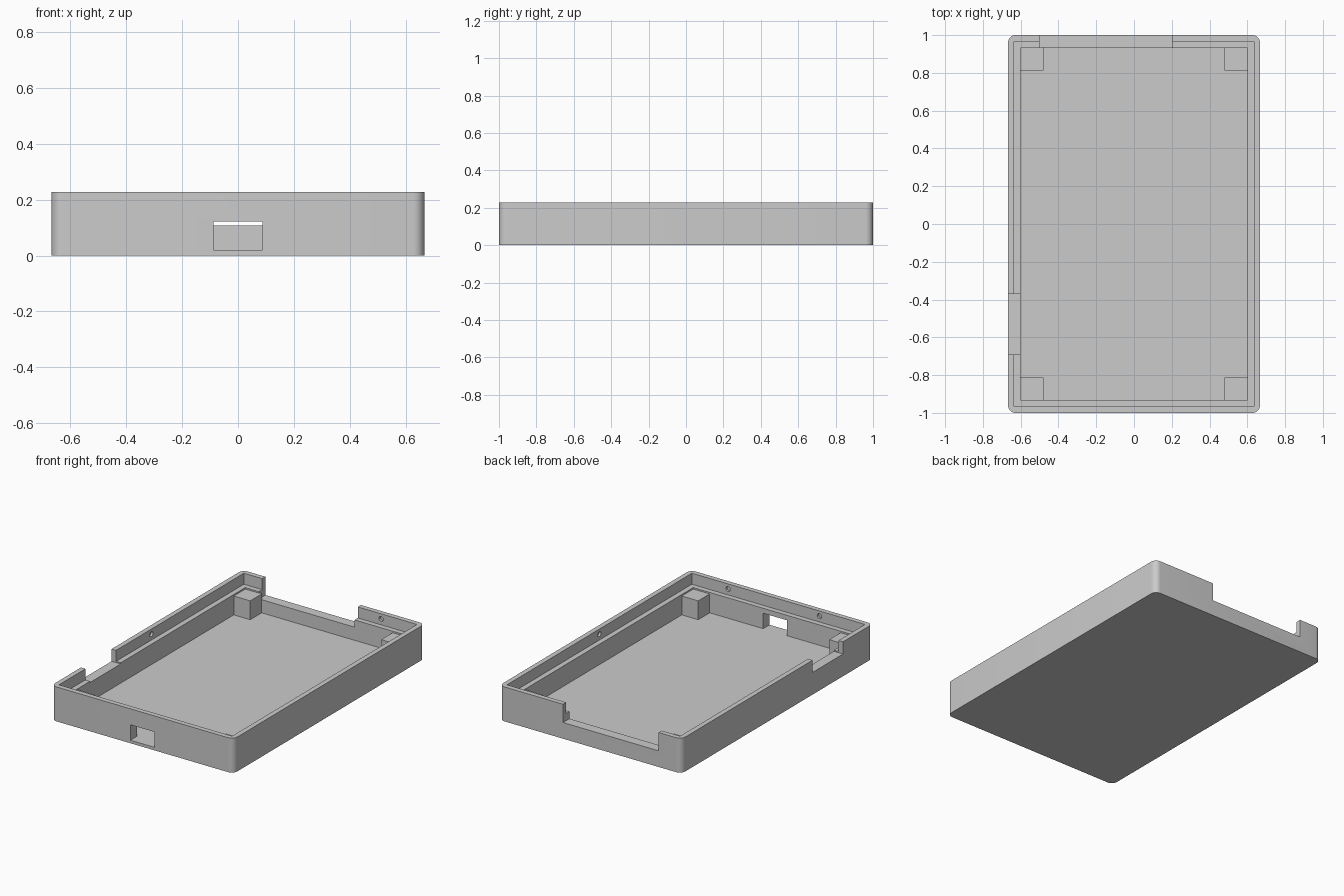
import bpy, bmesh, math
from mathutils import Matrix, Vector

cube = bpy.data.objects.get("Cube")
if cube:
    bpy.data.objects.remove(cube, do_unlink=True)

# Overall sizes
HALF_X, HALF_Y, HEIGHT = 0.667, 1.0, 0.228
LIP, WALL = 0.033, 0.067
FLOOR, LEDGE, POST_TOP = 0.02, 0.155, 0.145
POST = 0.12
ABOVE = 0.4

grey = bpy.data.materials.new("light grey plastic")
grey.use_nodes = True
colour = (0.6, 0.6, 0.6, 1)
grey.diffuse_color = colour
grey.node_tree.nodes["Principled BSDF"].inputs["Base Color"].default_value = colour


def make_object(name, bm):
    bmesh.ops.recalc_face_normals(bm, faces=bm.faces)
    mesh = bpy.data.meshes.new(name)
    bm.to_mesh(mesh)
    bm.free()
    mesh.materials.append(grey)
    obj = bpy.data.objects.new(name, mesh)
    bpy.context.collection.objects.link(obj)
    return obj


def box(name, low, high, corner_radius=0):
    low, high = Vector(low), Vector(high)
    bm = bmesh.new()
    bmesh.ops.create_cube(bm, size=1)
    bmesh.ops.scale(bm, vec=high - low, verts=bm.verts)
    bmesh.ops.translate(bm, vec=(low + high) / 2, verts=bm.verts)
    if corner_radius:
        upright = [e for e in bm.edges
                   if abs(e.verts[0].co.z - e.verts[1].co.z) > 0.01]
        bmesh.ops.bevel(bm, geom=upright, offset=corner_radius,
                        segments=8, profile=0.5, affect='EDGES')
    return make_object(name, bm)


def pin(name, centre, axis):
    bm = bmesh.new()
    bmesh.ops.create_cone(bm, cap_ends=True, segments=24, radius1=0.016,
                          radius2=0.016, depth=0.03)
    turn = Matrix.Rotation(math.pi / 2, 4, 'Y' if axis == 'X' else 'X')
    bmesh.ops.transform(bm, matrix=Matrix.Translation(centre) @ turn, verts=bm.verts)
    return make_object(name, bm)


def cut(target, cutter):
    cutter.hide_render = True
    mod = target.modifiers.new("cut", 'BOOLEAN')
    mod.operation = 'DIFFERENCE'
    mod.solver = 'EXACT'
    mod.object = cutter
    bpy.context.view_layer.objects.active = target
    bpy.ops.object.modifier_apply(modifier=mod.name)
    bpy.data.objects.remove(cutter, do_unlink=True)


# Tray shell with rounded upright corners
tray = box("tray", (-HALF_X, -HALF_Y, 0), (HALF_X, HALF_Y, HEIGHT), 0.04)


def hollow(name, inset, bottom):
    x, y = HALF_X - inset, HALF_Y - inset
    cut(tray, box(name, (-x, -y, bottom), (x, y, ABOVE)))


# Main cavity and the stepped ledge for a lid
hollow("cavity", WALL, FLOOR)
hollow("lid_recess", LIP, LEDGE)

# Notches in the back and right walls, and the front port
cut(tray, box("back_notch", (-0.5, 0.9, 0.107), (0.2, 1.1, ABOVE)))
cut(tray, box("right_notch", (-0.8, -0.69, 0.147), (-0.57, -0.37, ABOVE)))
cut(tray, box("front_port", (-0.088, -1.1, FLOOR), (0.088, -0.92, 0.122)))

# Blind snap holes on the inside of the lip
hole_z = 0.194
lip_x, lip_y = HALF_X - LIP, HALF_Y - LIP
for x, y, axis in ((-lip_x, 0, 'X'), (lip_x, 0, 'X'), (0.37, lip_y, 'Y'),
                   (0.37, -lip_y, 'Y'), (-0.3, -lip_y, 'Y')):
    cut(tray, pin("snap_hole", (x, y, hole_z), axis))

# Square support posts in the inner corners
for sx, side in ((-1, "right"), (1, "left")):
    for sy, end in ((-1, "front"), (1, "back")):
        xs = sorted((sx * (HALF_X - WALL + 0.005), sx * (HALF_X - WALL - POST)))
        ys = sorted((sy * (HALF_Y - WALL + 0.005), sy * (HALF_Y - WALL - POST)))
        box(f"{end}_{side}_post", (xs[0], ys[0], FLOOR - 0.005),
            (xs[1], ys[1], POST_TOP))

# Smooth only the rounded corners and holes
bpy.ops.object.select_all(action='DESELECT')
tray.select_set(True)
bpy.context.view_layer.objects.active = tray
bpy.ops.object.shade_smooth_by_angle(angle=math.radians(30))
